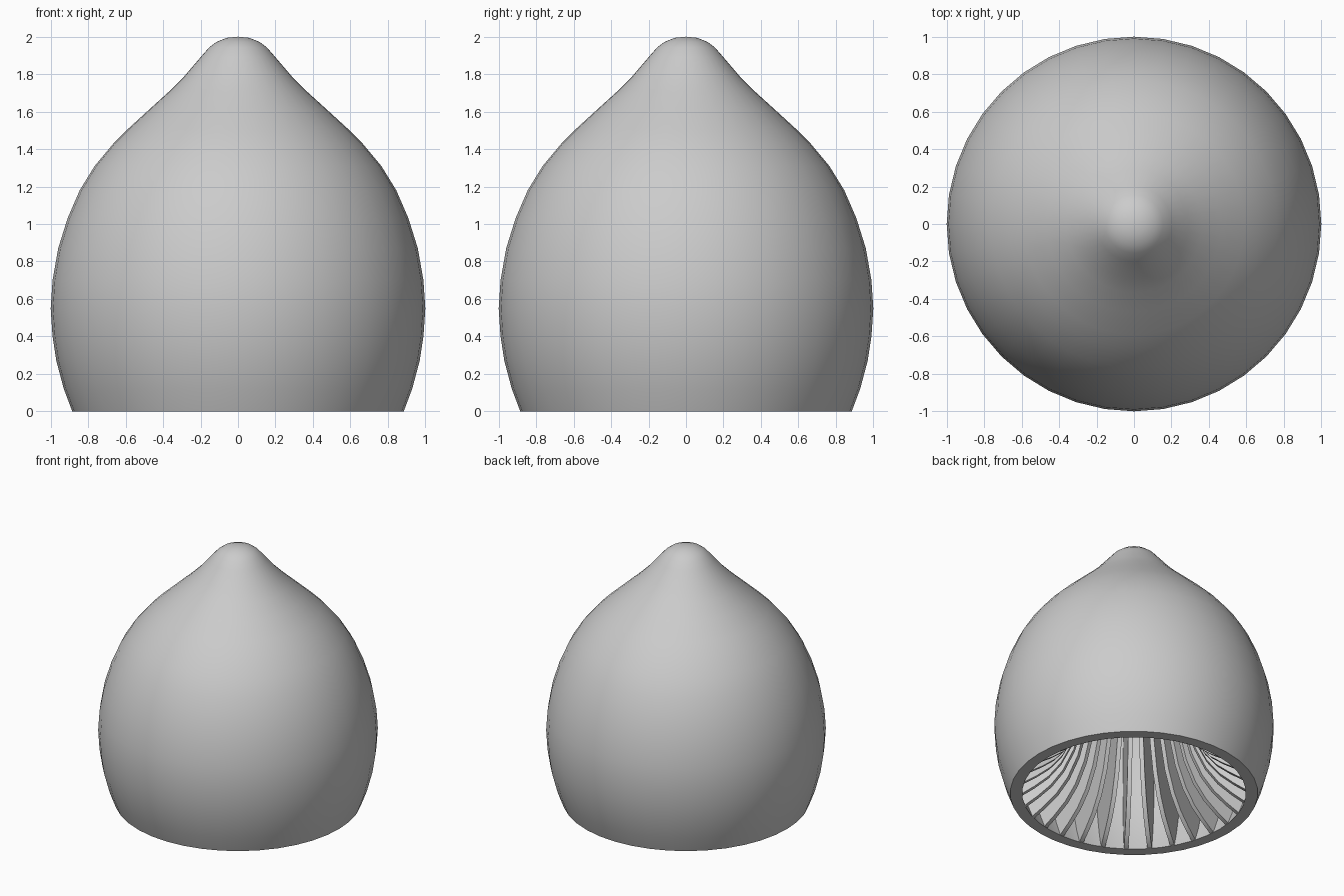
import bpy, bmesh, math
from mathutils import Matrix, Vector

cube = bpy.data.objects.get("Cube")
if cube:
    bpy.data.objects.remove(cube)

SIDES = 40
RIBS = 30
WALL = 0.085
RIB_HALF = 0.016

# Single grey material
grey = bpy.data.materials.new("plain_grey")
grey.use_nodes = True
GREY = (0.6, 0.6, 0.6, 1)
grey.diffuse_color = GREY
grey.node_tree.nodes["Principled BSDF"].inputs["Base Color"].default_value = GREY

# Outer silhouette as (radius, height), bottom to tip
OUTER = [(0.885, 0), (0.93, 0.12), (0.97, 0.27), (0.99, 0.4), (1.0, 0.55),
         (0.99, 0.7), (0.96, 0.87), (0.91, 1.03), (0.845, 1.18), (0.765, 1.31),
         (0.665, 1.43), (0.59, 1.505), (0.47, 1.615), (0.365, 1.71), (0.29, 1.785),
         (0.2, 1.89), (0.155, 1.942), (0.115, 1.972), (0.06, 1.994), (0, 2.0)]
# Flared free edge of a rib
RIB_EDGE = [(0.8, 0), (0.71, 0.06), (0.61, 0.14), (0.52, 0.25), (0.44, 0.41),
            (0.38, 0.62), (0.32, 0.9), (0.25, 1.2), (0.17, 1.5), (0.1, 1.7)]


def radius_at(profile, z):
    for (r0, z0), (r1, z1) in zip(profile, profile[1:]):
        if z <= z1:
            return r0 + (r1 - r0) * (z - z0) / (z1 - z0)
    return profile[-1][0]


def finish(bm, name):
    bmesh.ops.recalc_face_normals(bm, faces=bm.faces)
    mesh = bpy.data.meshes.new(name)
    bm.to_mesh(mesh)
    bm.free()
    mesh.materials.append(grey)
    obj = bpy.data.objects.new(name, mesh)
    bpy.context.collection.objects.link(obj)
    bpy.ops.object.select_all(action="DESELECT")
    obj.select_set(True)
    bpy.context.view_layer.objects.active = obj
    bpy.ops.object.shade_smooth_by_angle(angle=math.radians(40))


# Hollow shell: outer profile, then the inner wall back down to the rim
inner = [(r - WALL, z) for r, z in OUTER if r > 0.2] + [(0, 1.87)]
loop = OUTER + inner[::-1]
bm = bmesh.new()
verts = [bm.verts.new((r, 0, z)) for r, z in loop]
edges = [bm.edges.new((a, b)) for a, b in zip(verts, verts[1:] + verts[:1])]
bmesh.ops.spin(bm, geom=verts + edges, cent=(0, 0, 0), axis=(0, 0, 1),
               angle=math.tau, steps=SIDES, use_merge=True)
bmesh.ops.remove_doubles(bm, verts=bm.verts, dist=0.0005)
finish(bm, "shell")

# Radial inner ribs reaching from the wall to the flared free edge
bm = bmesh.new()
for i in range(RIBS):
    turn = Matrix.Rotation(math.tau * (i + 0.5) / RIBS, 3, "Z")
    rows = []
    for r, z in RIB_EDGE:
        root = radius_at(OUTER, z) - WALL * 0.6
        corners = [(r, -RIB_HALF), (r, RIB_HALF), (root, RIB_HALF), (root, -RIB_HALF)]
        # Lifted slightly so the rim ring stays clean
        rows.append([bm.verts.new(turn @ Vector((x, y, z + 0.004))) for x, y in corners])
    for low, high in zip(rows, rows[1:]):
        for k in range(4):
            n = (k + 1) % 4
            bm.faces.new((low[k], low[n], high[n], high[k]))
    bm.faces.new(rows[0][::-1])
    bm.faces.new(rows[-1])
finish(bm, "inner_ribs")
